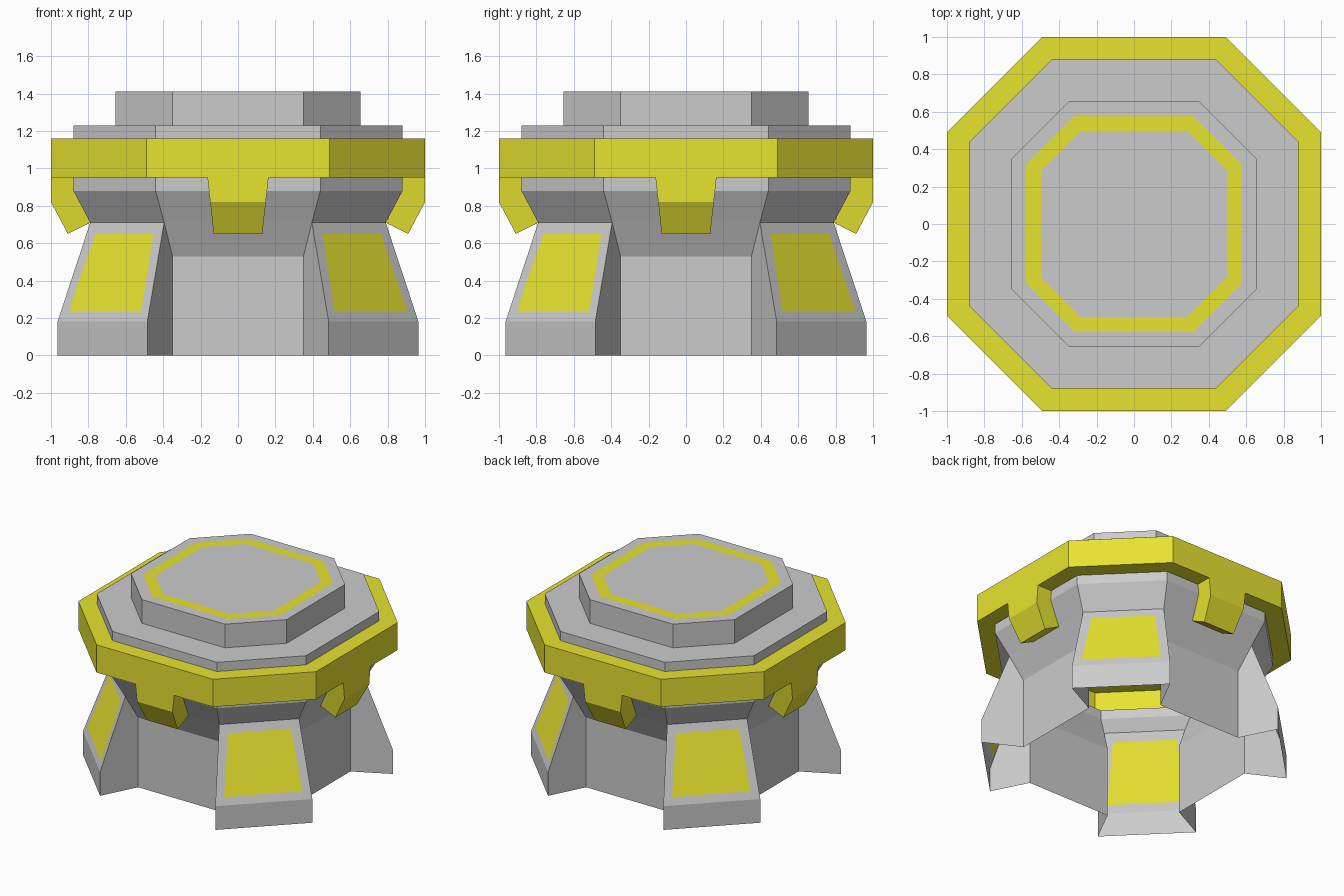
import bpy, bmesh
from mathutils import Matrix
from math import pi

if "Cube" in bpy.data.objects:
    bpy.data.objects.remove(bpy.data.objects["Cube"])

yellow = bpy.data.materials.new("yellow")
yellow.diffuse_color = (0.8, 0.77, 0.03, 1)
yellow.use_nodes = True
yellow.node_tree.nodes["Principled BSDF"].inputs["Base Color"].default_value = yellow.diffuse_color
grey = bpy.data.materials.new("grey")
grey.diffuse_color = (0.6, 0.6, 0.6, 1)
grey.use_nodes = True
grey.node_tree.nodes["Principled BSDF"].inputs["Base Color"].default_value = grey.diffuse_color


def octagon(r, c, z):
    """Eight corners: flat sides at distance r, half width c."""
    return [(-c, -r, z), (c, -r, z), (r, -c, z), (r, c, z),
            (c, r, z), (-c, r, z), (-r, c, z), (-r, -c, z)]


def face(bm, pts):
    return bm.faces.new([bm.verts.new(p) for p in pts])


def stack(bm, levels):
    """Octagonal bands joining successive (r, c, z) levels."""
    for a, b in zip(levels, levels[1:]):
        lo, hi = octagon(*a), octagon(*b)
        for i in range(8):
            j = (i + 1) % 8
            face(bm, (lo[i], lo[j], hi[j], hi[i]))


def finish(bm, name, mats):
    bmesh.ops.remove_doubles(bm, verts=bm.verts, dist=1e-4)
    bmesh.ops.recalc_face_normals(bm, faces=bm.faces)
    me = bpy.data.meshes.new(name)
    bm.to_mesh(me)
    bm.free()
    for m in mats:
        me.materials.append(m)
    ob = bpy.data.objects.new(name, me)
    bpy.context.collection.objects.link(ob)
    return ob


# Hollow body (open underneath) and four diagonal legs
wall0, wall1 = octagon(0.70, 0.35, 0), octagon(0.70, 0.35, 0.53)
neck = octagon(0.79, 0.395, 0.71)
foot0, foot1 = octagon(0.965, 0.485, 0), octagon(0.965, 0.485, 0.18)
body, legs = bmesh.new(), bmesh.new()
stack(body, [(0.79, 0.395, 0.71), (0.88, 0.44, 0.88), (0.88, 0.44, 0.95)])
slopes = []
for i in range(0, 8, 2):
    j, k = i + 1, (i + 2) % 8
    face(body, (wall0[i], wall0[j], wall1[j], wall1[i]))
    face(body, (wall1[i], wall1[j], neck[j], neck[i]))
    face(legs, (foot0[j], foot0[k], foot1[k], foot1[j]))
    slopes.append(face(legs, (foot1[j], foot1[k], neck[k], neck[j])))
    face(legs, (wall0[j], foot0[j], foot1[j], neck[j], wall1[j]))
    face(legs, (wall1[k], neck[k], foot1[k], foot0[k], wall0[k]))
finish(body, "body", [grey])

# Flush yellow panels inset in the leg slopes
legs.normal_update()
bmesh.ops.inset_individual(legs, faces=slopes, thickness=0.088)
for f in slopes:
    f.material_index = 1
finish(legs, "legs", [grey, yellow])

# Yellow collar, open towards the hollow inside
collar = bmesh.new()
stack(collar, [(0.88, 0.44, 0.95), (1, 0.49, 0.95), (1, 0.49, 1.16), (0.88, 0.44, 1.16)])
finish(collar, "collar", [yellow])

# Stepped top deck with a flush yellow ring
deck = bmesh.new()
stack(deck, [(0.88, 0.44, 1.16), (0.88, 0.44, 1.23), (0.655, 0.35, 1.23), (0.655, 0.35, 1.41)])
cap = face(deck, octagon(0.655, 0.35, 1.41))
deck.normal_update()
bmesh.ops.inset_individual(deck, faces=[cap], thickness=0.085)
ring = bmesh.ops.inset_individual(deck, faces=[cap], thickness=0.085)["faces"]
for f in ring:
    if f != cap:
        f.material_index = 1
finish(deck, "top_deck", [grey, yellow])

# Four tapered clips hanging from the collar against the body
profile = [(1, 0.95), (1, 0.82), (0.91, 0.65), (0.79, 0.71), (0.88, 0.88), (0.88, 0.95)]
for n, side in enumerate(("front", "right", "back", "left")):
    clip = bmesh.new()
    left, right = [[(s * (0.13 + 0.033 * (z - 0.65) / 0.3), -y, z) for y, z in profile]
                   for s in (-1, 1)]
    face(clip, left)
    face(clip, right[::-1])
    for a in range(3):
        face(clip, (left[a], left[a + 1], right[a + 1], right[a]))
    bmesh.ops.rotate(clip, verts=clip.verts, matrix=Matrix.Rotation(n * pi / 2, 3, 'Z'))
    finish(clip, side + "_clip", [yellow])
